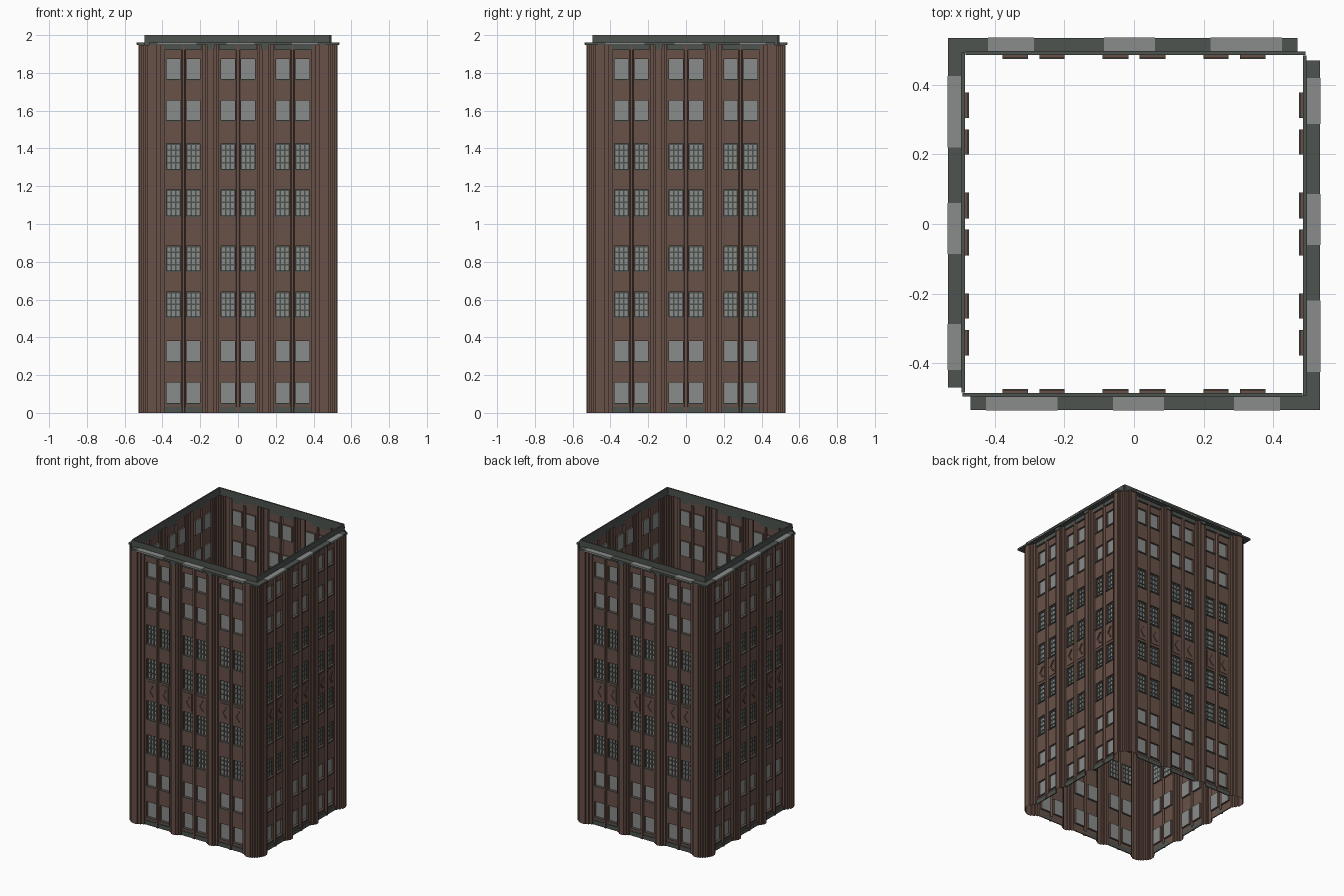
import bpy, bmesh

if "Cube" in bpy.data.objects:
    bpy.data.objects.remove(bpy.data.objects["Cube"])

def mat(name, r, g, b):
    m = bpy.data.materials.new(name)
    m.diffuse_color = (r, g, b, 1)
    m.use_nodes = True
    m.node_tree.nodes["Principled BSDF"].inputs["Base Color"].default_value = m.diffuse_color
    return m

BRICK = mat("brown_brick", 0.14, 0.082, 0.064)
GLASS = mat("grey_glass", 0.25, 0.265, 0.26)
DARK = mat("dark_green_metal", 0.075, 0.088, 0.078)

COLS = [(-.378, -.305), (-.272, -.2), (-.09, -.016), (.016, .09), (.2, .272), (.305, .378)]
ROWS = [(.053, .162), (.276, .38), (.51, .64), (.753, .883), (1.045, 1.183),
        (1.29, 1.425), (1.55, 1.655), (1.767, 1.873)]
WALL, RECESS, TOP = .49, .477, 1.947
parts = {}

def place(k, x, d, z):
    # facade coordinates (along, outward, up) turned k quarter turns
    x, y = x, -d
    for _ in range(k):
        x, y = -y, x
    return (x, y, z)

def get(name, material):
    if name not in parts:
        parts[name] = (bmesh.new(), material)
    return parts[name][0]

def face(name, material, k, pts):
    bm = get(name, material)
    bm.faces.new([bm.verts.new(place(k, *p)) for p in pts])

def box(name, material, k, x0, x1, d0, d1, z0, z1, skew=0):
    bm = get(name, material)
    v = [bm.verts.new(place(k, x + (skew if z == z1 else 0), d, z))
         for z in (z0, z1) for d in (d1, d0) for x in (x0, x1)]
    for f in ((0, 1, 5, 4), (1, 3, 7, 5), (3, 2, 6, 7), (2, 0, 4, 6), (4, 5, 7, 6), (2, 3, 1, 0)):
        bm.faces.new([v[i] for i in f])

# Plan profile of half a facade: mullions, stepped piers and fluted corner
half = [(.007, .503), (.011, WALL), COLS[3], (.1, WALL), (.1, .503), (.115, .503),
        (.115, .514), (.129, .514), (.129, .523), (.161, .523), (.161, .514), (.175, .514),
        (.175, .503), (.19, .503), (.19, WALL), COLS[4], (.279, WALL), (.283, .503),
        (.294, .503), (.298, WALL), COLS[5], (.39, WALL), (.39, .505), (.408, .505),
        (.408, .517), (.428, .517), (.428, .528), (.465, .528), (.465, .522), (.478, .522),
        (.478, .514), (.49, .514), (.49, .503), (.503, .503)]
right = []
for p in half:
    if p in COLS:
        right += [(p[0], WALL), (p[1], WALL)]
    else:
        right.append(p)
profile = [(-x, d) for x, d in reversed(right)] + right

LIGHT = [(-.425, -.22), (-.06, .087), (.287, .42)]

for k in range(4):
    # Wall sheet, with openings in the window columns
    for (xa, da), (xb, db) in zip(profile, profile[1:]):
        if (xa, xb) in COLS:
            edges = [0] + [z for r in ROWS for z in r] + [TOP]
            spans = list(zip(edges[::2], edges[1::2]))
        else:
            spans = [(0, TOP)]
        for z0, z1 in spans:
            face("brick_walls", BRICK, k, [(xa, da, z0), (xb, db, z0), (xb, db, z1), (xa, da, z1)])

    for x0, x1 in COLS:
        for i, (z0, z1) in enumerate(ROWS):
            # Reveals and glass
            ring = [(x0, z0), (x1, z0), (x1, z1), (x0, z1)]
            for (ax, az), (bx, bz) in zip(ring, ring[1:] + ring[:1]):
                face("window_reveals", BRICK, k, [(ax, WALL, az), (bx, WALL, bz),
                                                  (bx, RECESS, bz), (ax, RECESS, az)])
            face("window_glass", GLASS, k, [(x, RECESS, z) for x, z in ring])
            # Sill
            box("window_sills", DARK, k, x0 - .003, x1 + .003, WALL, WALL + .006, z0 - .008, z0)
            # Glazing bars on the four middle floors
            if 2 <= i <= 5:
                d0, d1 = RECESS - .002, RECESS + .004
                for t in (1 / 3, 2 / 3):
                    c = x0 + (x1 - x0) * t
                    box("glazing_bars", DARK, k, c - .0035, c + .0035, d0, d1, z0, z1)
                for t in (.25, .5, .75):
                    c = z0 + (z1 - z0) * t
                    box("glazing_bars", DARK, k, x0, x1, d0, d1 + .001, c - .004, c + .004)
                for a, b in ((x0, x0 + .005), (x1 - .005, x1)):
                    box("glazing_bars", DARK, k, a, b, d0, d1, z0, z1)
                box("glazing_bars", DARK, k, x0, x1, d0, d1 + .001, z1 - .008, z1)
        # Relief panel with a chevron at mid height
        box("relief_panels", BRICK, k, x0 + .006, x1 - .006, WALL, WALL + .004, .9, 1.025)
        c = (x0 + x1) / 2
        box("relief_chevrons", BRICK, k, c - .018, c - .006, WALL + .004, WALL + .01, .96, 1.0, .026)
        box("relief_chevrons", BRICK, k, c + .008, c + .02, WALL + .004, WALL + .01, .925, .96, -.026)

    # Dark plinth and frieze plates in each bay
    for a, b in ((-.388, -.192), (-.098, .098), (.192, .388)):
        box("plinth_plates", DARK, k, a, b, WALL, WALL + .007, 0, .03)
        box("frieze_plates", DARK, k, a, b, WALL, WALL + .012, 1.92, TOP)
    # Pier caps
    for c in (-.145, .145):
        box("pier_caps", DARK, k, c - .02, c + .02, .522, .528, 1.925, TOP)

    # Cornice: two corners square, two left open over the flutes
    a, b = (-.47, .535) if k % 2 == 0 else (-.494, .47)
    box("cornice", DARK, k, a, b, .494, .535, TOP, 1.96)
    for a, b in LIGHT:
        box("cornice_light_plates", GLASS, k, a, b, .497, .5365, TOP + .004, 1.9615)
    # Parapet
    box("parapet", DARK, k, -.494, .484, .486, .496, TOP, 2.0)

for name, (bm, material) in parts.items():
    bmesh.ops.remove_doubles(bm, verts=bm.verts, dist=1e-5)
    me = bpy.data.meshes.new(name)
    bm.to_mesh(me)
    bm.free()
    me.materials.append(material)
    bpy.context.collection.objects.link(bpy.data.objects.new(name, me))
